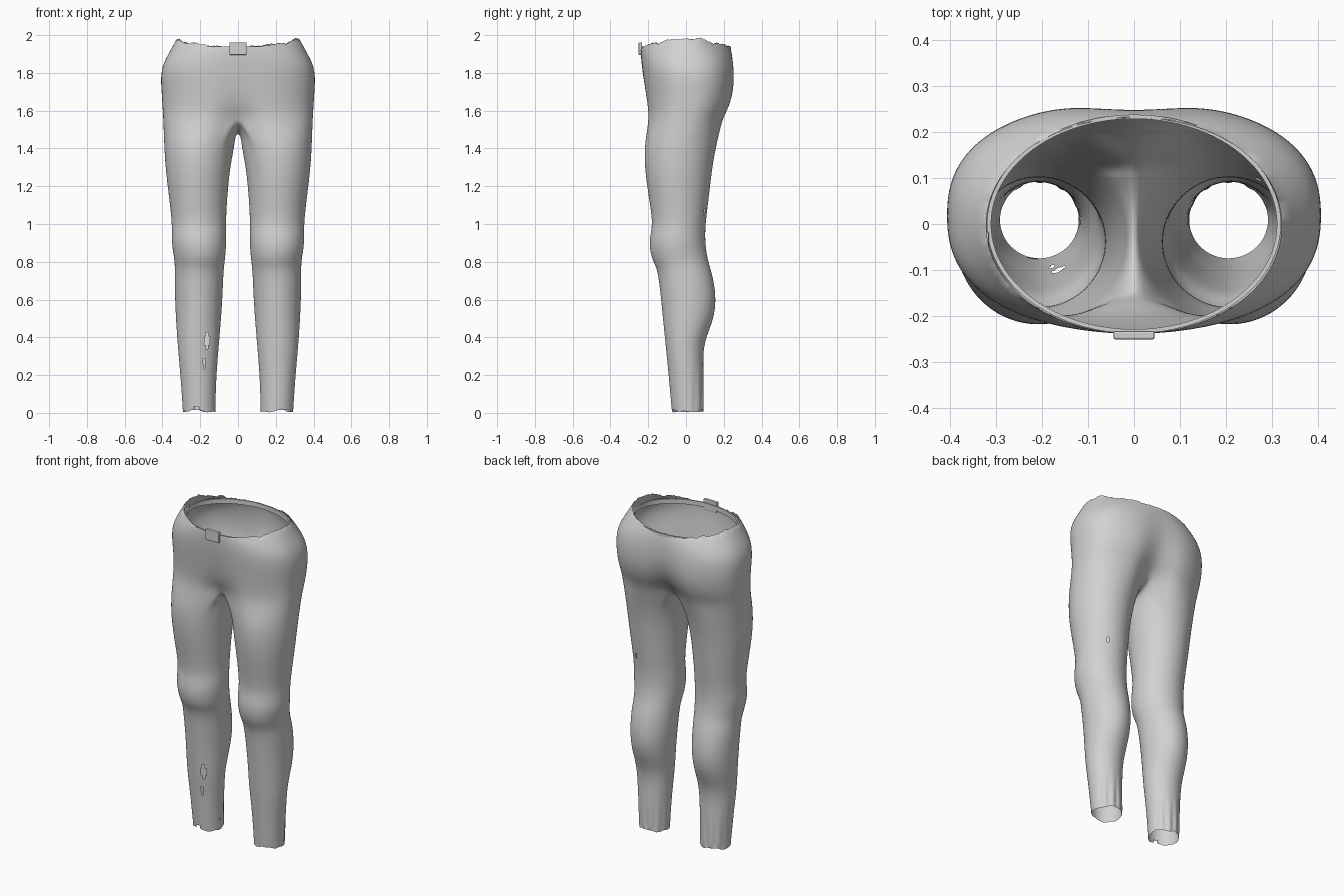
import bpy, bmesh, math, random
from mathutils import Vector

if "Cube" in bpy.data.objects:
    bpy.data.objects.remove(bpy.data.objects["Cube"])

random.seed(4)
cloth = bpy.data.materials.new("grey cloth")
cloth.diffuse_color = (0.64, 0.64, 0.64, 1)
cloth.use_nodes = True
cloth.node_tree.nodes["Principled BSDF"].inputs["Base Color"].default_value = cloth.diffuse_color

K, INNER = 28, 13            # points on the outer arc / points on the inner thigh


def spow(v, e):
    return math.copysign(abs(v) ** e, v)


# leg rings: z, inner x, outer x, front y, back y
LEG = [(0.01, .12, .292, -.075, .093), (.10, .118, .298, -.083, .093), (.20, .114, .305, -.092, .093),
       (.32, .105, .316, -.104, .09), (.40, .098, .322, -.112, .106), (.50, .09, .329, -.122, .148),
       (.60, .083, .333, -.132, .160), (.70, .079, .336, -.143, .147), (.77, .075, .334, -.155, .128),
       (.82, .068, .338, -.184, .113), (.90, .062, .352, -.196, .102), (.97, .062, .351, -.183, .102),
       (1.03, .064, .351, -.178, .107), (1.20, .053, .373, -.207, .128), (1.32, .038, .386, -.220, .142),
       (1.42, .018, .391, -.219, .162)]
# hip rings: z, half width, front y, back y, front cleft, back cleft, squareness
HIP = [(1.56, .396, -.214, .214, .06, .085, 2.4), (1.62, .400, -.214, .244, .025, .055, 2.4),
       (1.70, .405, -.222, .264, .01, .034, 2.4), (1.78, .410, -.230, .265, .004, .018, 2.4),
       (1.85, .397, -.236, .258, 0, .010, 2.4), (1.91, .363, -.240, .245, 0, .003, 2.2),
       (1.945, .322, -.238, .232, 0, 0, 2.05)]


def leg_ring(z, xi, xo, yf, yb):
    pts = []
    for i in range(K + 1 + INNER):
        a = -130 + 260 * i / K if i <= K else 130 + 100 * (i - K) / (INNER + 1)
        a = math.radians(a)
        pts.append(Vector(((xi + xo) / 2 + (xo - xi) / 2 * math.cos(a),
                           (yf + yb) / 2 + (yb - yf) / 2 * math.sin(a), z)))
    return pts


def hip_arc(z, w, yf, yb, cf, cb, n, top=False):
    pts = []
    for i in range(K + 1):
        t = math.pi * (i / K - .5)
        x = 0 if i in (0, K) else w * abs(math.cos(t)) ** (2 / n)
        s = spow(math.sin(t), 2 / n)
        y = (yf + yb) / 2 + (yb - yf) / 2 * s
        y -= (cb if s > 0 else -cf) * math.exp(-(x / .1) ** 2)
        lift = .042 * math.cos(t) ** 4 if top else 0
        pts.append(Vector((x, y, z + lift)))
    return pts


# trousers: one leg and half the hips, mirrored
bm = bmesh.new()
rings = [leg_ring(*r) for r in LEG]
arcs = [hip_arc(*r, top=(r is HIP[-1])) for r in HIP]
saddle = list(arcs[0])
front, back = saddle[0].y, saddle[-1].y
for j in range(1, INNER + 1):
    u = j / (INNER + 1)
    saddle.append(Vector((0, back + (front - back) * u, 1.482 + .078 * (2 * u - 1) ** 2)))
# blend ring between thigh and crotch saddle, kept wide on the inside for a round crotch
mid = [a.lerp(b, .5) for a, b in zip(rings[-1], saddle)]
for p in mid[K + 1:]:
    p.x += .006
    p.z += .012
rings += [mid, saddle]
vr = [[bm.verts.new(p) for p in r] for r in rings]
n = K + 1 + INNER
for lo, hi in zip(vr, vr[1:]):
    for i in range(n):
        k = (i + 1) % n
        bm.faces.new((lo[i], lo[k], hi[k], hi[i]))
prev = vr[-1][:K + 1]
for arc in arcs[1:]:
    cur = [bm.verts.new(p) for p in arc]
    for i in range(K):
        bm.faces.new((prev[i], prev[i + 1], cur[i + 1], cur[i]))
    prev = cur
me = bpy.data.meshes.new("trousers")
bm.to_mesh(me)
bm.free()
trousers = bpy.data.objects.new("trousers", me)
bpy.context.collection.objects.link(trousers)
me.materials.append(cloth)
bpy.context.view_layer.objects.active = trousers
trousers.select_set(True)
m = trousers.modifiers.new("mirror", 'MIRROR')
m.use_clip = True
s = trousers.modifiers.new("smooth", 'SUBSURF')
s.levels = s.render_levels = 2
for mod in ("mirror", "smooth"):
    bpy.ops.object.modifier_apply(modifier=mod)

# torn holes, ragged waist and hems
bm = bmesh.new()
bm.from_mesh(trousers.data)
HOLES = [(-.165, .385, .014, .04, -1), (-.178, .26, .006, .025, -1), (.27, 1.06, .007, .025, 1)]
torn = []
for f in bm.faces:
    c = f.calc_center_median()
    for x, z, rx, rz, side in HOLES:
        if c.y * side > 0 and ((c.x - x) / rx) ** 2 + ((c.z - z) / rz) ** 2 < 1:
            torn.append(f)
            break
bmesh.ops.delete(bm, geom=torn, context='FACES')
chunks = [random.uniform(-1, 1) for _ in range(60)]


def ragged(a, count):
    # uneven tears, a few points wide
    p = (a / math.tau + .5) * count
    i = int(p)
    return chunks[i % count] + (chunks[(i + 1) % count] - chunks[i % count]) * (p - i)


for v in bm.verts:
    x, y, z = v.co
    leg_angle = math.atan2(y - .01, abs(x) - .205)
    if v.is_boundary:
        if z > 1.9:
            v.co.z += .010 * ragged(math.atan2(y, x), 60) - .003 + random.uniform(-.003, .003)
            if y < 0 and -.12 < x < .10:
                v.co.z -= .028
        elif z < .1:
            v.co.z = max(0, z + .008 * ragged(leg_angle, 24 if x < 0 else 22))
            if y < 0 and abs(x + .22) < .012:
                v.co.z += .03
    elif z < .25 and y > 0:
        # creases at the back of the lower leg
        v.co.y += .004 * math.sin(11 * leg_angle) * (1 - z / .25)
bm.normal_update()
bm.to_mesh(trousers.data)
bm.free()
bpy.ops.object.shade_smooth_by_angle(angle=math.radians(50))

# waistband: thin oval strip inside the waist
bm = bmesh.new()
N = 96
loops = []
for i in range(N):
    a = 2 * math.pi * i / N
    loops.append([bm.verts.new((rx * math.cos(a), ry * math.sin(a), z)) for rx, ry, z in
                  ((.320, .238, 1.912), (.320, .238, 1.94), (.311, .229, 1.94), (.311, .229, 1.912))])
for i in range(N):
    p, q = loops[i], loops[(i + 1) % N]
    for j in range(4):
        k = (j + 1) % 4
        bm.faces.new((p[j], q[j], q[k], p[k]))
bmesh.ops.recalc_face_normals(bm, faces=bm.faces)
me = bpy.data.meshes.new("waistband")
bm.to_mesh(me)
bm.free()
me.materials.append(cloth)
band = bpy.data.objects.new("waistband", me)
bpy.context.collection.objects.link(band)
bpy.ops.object.select_all(action='DESELECT')
band.select_set(True)
bpy.context.view_layer.objects.active = band
bpy.ops.object.shade_smooth_by_angle(angle=math.radians(40))


# belt pieces
def box(name, loc, size, bevel):
    bpy.ops.mesh.primitive_cube_add(size=1, location=loc)
    o = bpy.context.object
    o.name = name
    o.scale = size
    bpy.ops.object.transform_apply(location=False, rotation=False, scale=True)
    b = o.modifiers.new("bevel", 'BEVEL')
    b.width, b.segments = bevel, 2
    o.data.materials.append(cloth)


box("buckle", (0, -.242, 1.928), (.09, .018, .066), .004)
box("belt_loop", (-.322, -.035, 1.93), (.012, .036, .05), .003)
